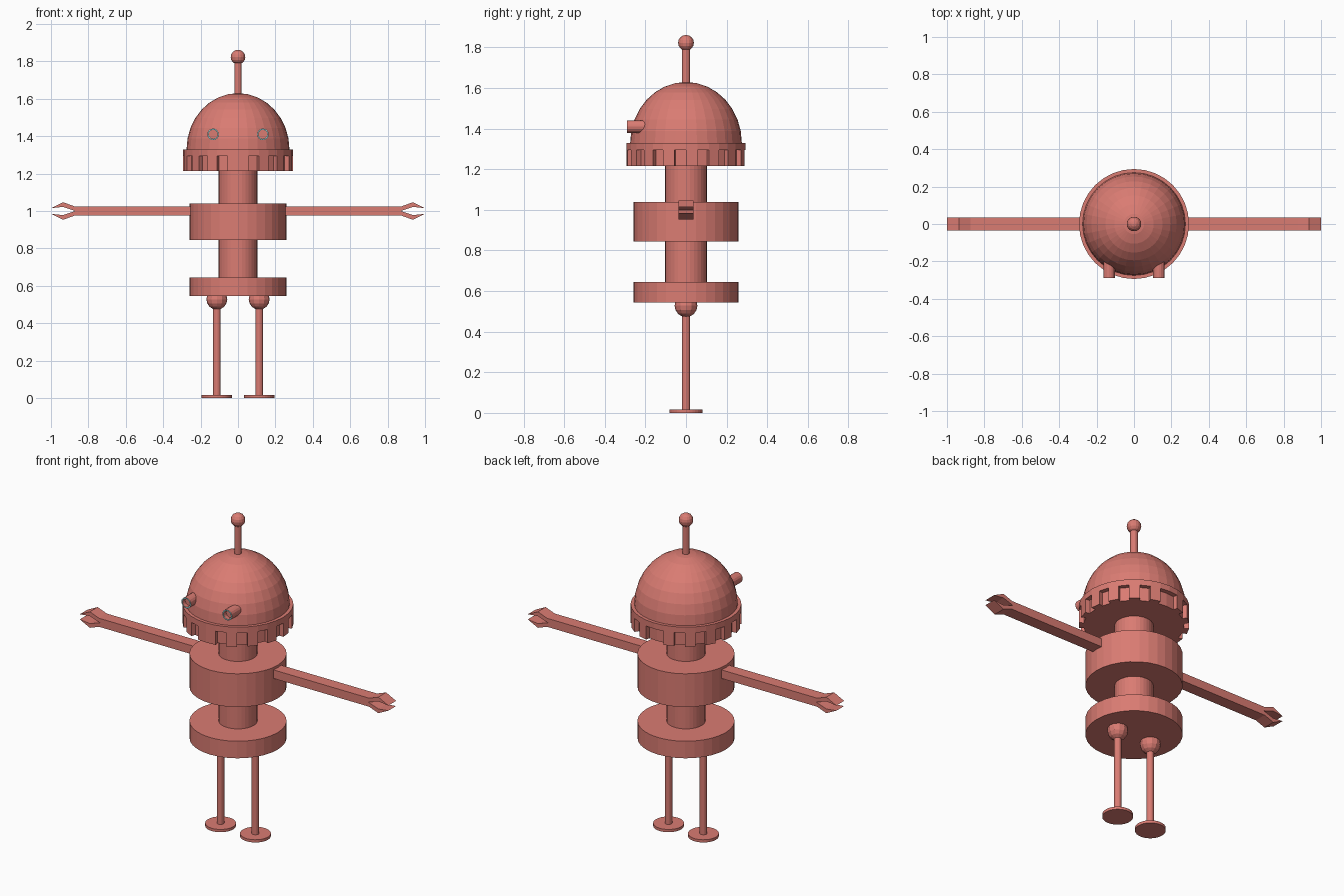
import bpy, bmesh
from math import sin, cos, pi
from mathutils import Matrix, Vector

if "Cube" in bpy.data.objects:
    bpy.data.objects.remove(bpy.data.objects["Cube"], do_unlink=True)


def material(name, rgb):
    m = bpy.data.materials.new(name)
    m.use_nodes = True
    m.diffuse_color = (*rgb, 1)
    m.node_tree.nodes["Principled BSDF"].inputs["Base Color"].default_value = (*rgb, 1)
    return m


CORAL = material("coral red", (0.70, 0.20, 0.17))
CYAN = material("pale cyan", (0.40, 0.80, 0.82))


def finish(bm, name, *mats):
    bmesh.ops.recalc_face_normals(bm, faces=bm.faces)
    mesh = bpy.data.meshes.new(name)
    bm.to_mesh(mesh)
    bm.free()
    for m in mats or (CORAL,):
        mesh.materials.append(m)
    obj = bpy.data.objects.new(name, mesh)
    bpy.context.collection.objects.link(obj)
    return obj


def disc(name, radius, z0, z1, x=0, sides=32):
    bm = bmesh.new()
    bmesh.ops.create_cone(bm, cap_ends=True, segments=sides, radius1=radius, radius2=radius,
                          depth=z1 - z0, matrix=Matrix.Translation((x, 0, (z0 + z1) / 2)))
    return finish(bm, name)


def ball(name, radius, z, x=0, sides=16, rings=8):
    bm = bmesh.new()
    bmesh.ops.create_uvsphere(bm, u_segments=sides, v_segments=rings, radius=radius,
                              matrix=Matrix.Translation((x, 0, z)))
    return finish(bm, name)


def extrude_up(bm, points, z0, z1):
    face = bm.faces.new([bm.verts.new((x, y, z0)) for x, y in points])
    new = bmesh.ops.extrude_face_region(bm, geom=[face])["geom"]
    bmesh.ops.translate(bm, vec=(0, 0, z1 - z0),
                        verts=[v for v in new if isinstance(v, bmesh.types.BMVert)])


# Body stack
disc("hip_disc", 0.258, 0.545, 0.645)
disc("waist_column", 0.103, 0.645, 0.845)
disc("chest_disc", 0.258, 0.845, 1.04)
disc("neck_column", 0.103, 1.04, 1.22)

# Domed head: upper half of a slightly stretched sphere
bm = bmesh.new()
bmesh.ops.create_uvsphere(bm, u_segments=32, v_segments=16, radius=1)
bmesh.ops.bisect_plane(bm, geom=bm.verts[:] + bm.edges[:] + bm.faces[:], dist=1e-4,
                       plane_co=(0, 0, 0), plane_no=(0, 0, 1), clear_inner=True)
bmesh.ops.holes_fill(bm, edges=[e for e in bm.edges if e.is_boundary])
bmesh.ops.transform(bm, verts=bm.verts,
                    matrix=Matrix.Translation((0, 0, 1.33)) @ Matrix.Diagonal((0.275, 0.275, 0.3, 1)))
finish(bm, "head_dome")

# Notched collar: solid rim above, alternating teeth below
disc("collar_rim", 0.294, 1.295, 1.33)
bm = bmesh.new()
STEP = pi / 16
outline = []
for i in range(32):
    k = i if i < 16 else 31 - i
    radius = 0.294 if k % 2 == 0 else 0.268
    for a in (i * STEP, (i + 1) * STEP):
        p = Vector((radius * sin(a), -radius * cos(a)))
        if not outline or (p - outline[-1]).length > 1e-4:
            outline.append(p)
if (outline[0] - outline[-1]).length < 1e-4:
    outline.pop()
extrude_up(bm, outline, 1.215, 1.295)
finish(bm, "collar_teeth")

# Antenna
disc("antenna_rod", 0.02, 1.6, 1.8, sides=16)
ball("antenna_tip", 0.039, 1.823)

# Forked arm outline, mirrored about its centre line and to the other side
upper = [(0.22, 0.025), (0.875, 0.025), (0.935, 0.047), (1.0, 0.015), (0.935, 0.022)]
arm = upper + [(0.87, 0)] + [(x, -z) for x, z in reversed(upper)]

for side, s in (("left", 1), ("right", -1)):
    # Arm
    bm = bmesh.new()
    extrude_up(bm, [(s * x, z) for x, z in arm], -0.036, 0.036)
    bmesh.ops.rotate(bm, verts=bm.verts, matrix=Matrix.Rotation(pi / 2, 3, "X"))
    bmesh.ops.translate(bm, verts=bm.verts, vec=(0, 0, 1.0))
    finish(bm, side + "_arm")

    # Leg
    x = s * 0.113
    ball(side + "_hip_joint", 0.056, 0.528, x, 12, 8)
    disc(side + "_leg", 0.02, 0.01, 0.5, x, 16)
    disc(side + "_foot", 0.082, 0, 0.016, x)

    # Eye tube with a thin coloured rim around a recess
    bm = bmesh.new()
    place = Matrix.Translation((s * 0.133, -0.24, 1.41)) @ Matrix.Rotation(pi / 2, 4, "X")
    bmesh.ops.create_cone(bm, cap_ends=True, segments=16, radius1=0.031, radius2=0.031,
                          depth=0.1, matrix=place)
    front = min(bm.faces, key=lambda f: f.calc_center_median().y)
    rim = bmesh.ops.inset_region(bm, faces=[front], thickness=0.007)["faces"]
    for f in rim:
        f.material_index = 1
    hole = bmesh.ops.extrude_discrete_faces(bm, faces=[front])["faces"][0]
    bmesh.ops.translate(bm, verts=hole.verts, vec=(0, 0.025, 0))
    finish(bm, side + "_eye", CORAL, CYAN)
